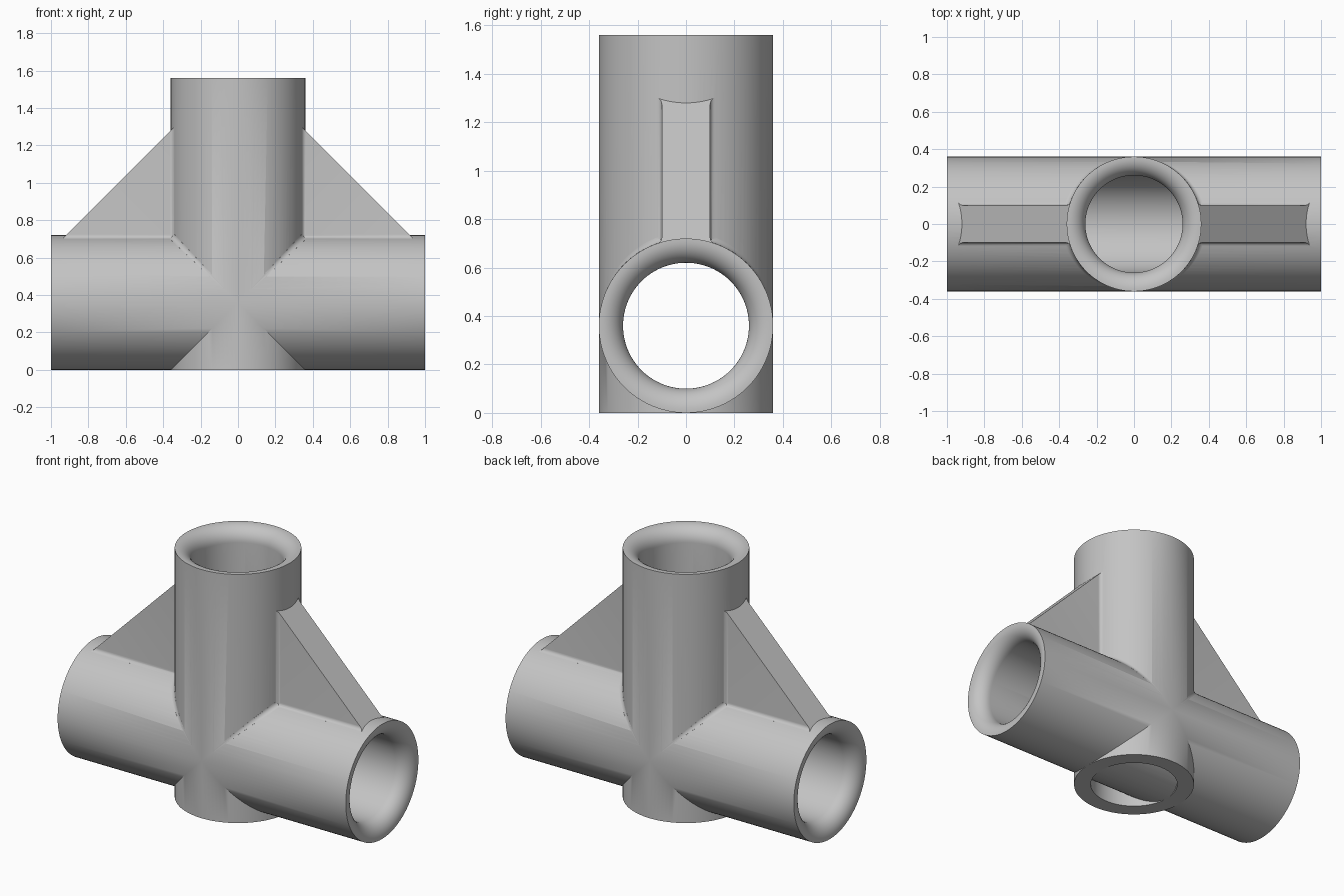
import bpy, bmesh, math
from mathutils import Matrix

cube = bpy.data.objects.get("Cube")
if cube:
    bpy.data.objects.remove(cube, do_unlink=True)

# Everything is built around the crossing of the two pipe axes, then lifted.
R, BORE, LIP = 0.36, 0.26, 0.09   # outer radius, bore radius, mouth rounding
TOP, END = 1.2, 1.0               # pipe ends, measured from the crossing
HALF, FILLET = 0.1, 0.025         # half thickness of a gusset, blend radius
SLOPE = 1.28                      # gusset edge lies on x + z = SLOPE
SEG = 96

metal = bpy.data.materials.new("grey_metal")
metal.use_nodes = True
grey = (0.55, 0.55, 0.55, 1)
metal.diffuse_color = grey
metal.node_tree.nodes["Principled BSDF"].inputs["Base Color"].default_value = grey


def make(name, verts, faces):
    bm = bmesh.new()
    vs = [bm.verts.new(v) for v in verts]
    for f in faces:
        bm.faces.new([vs[i] for i in f])
    bmesh.ops.recalc_face_normals(bm, faces=bm.faces)
    mesh = bpy.data.meshes.new(name)
    bm.to_mesh(mesh)
    bm.free()
    mesh.materials.append(metal)
    obj = bpy.data.objects.new(name, mesh)
    bpy.context.collection.objects.link(obj)
    return obj


def loft(name, rings):
    """Closed solid through rings that all have the same number of points."""
    n = len(rings[0])
    faces = [list(range(n)), list(range((len(rings) - 1) * n, len(rings) * n))]
    for a in range(len(rings) - 1):
        for i in range(n):
            j = (i + 1) % n
            faces.append([a * n + i, a * n + j, (a + 1) * n + j, (a + 1) * n + i])
    return make(name, [p for ring in rings for p in ring], faces)


def lathe(name, profile, along_x=False):
    """Turn (radius, height) points about z, or about x."""
    rings = []
    for r, h in profile:
        ring = []
        for k in range(SEG):
            a = math.tau * k / SEG
            c, s = r * math.cos(a), r * math.sin(a)
            ring.append((h, s, c) if along_x else (c, s, h))
        rings.append(ring)
    return loft(name, rings)


def mouth(end):
    """Rounded pipe mouth, from the bore out past the end."""
    pts = []
    for k in range(13):
        a = math.pi / 2 * k / 12
        pts.append((BORE + LIP * (1 - math.cos(a)), end - LIP + LIP * math.sin(a)))
    return pts + [(BORE + LIP, end + 0.05)]


def gusset(name, side):
    """Triangular web blended into both pipes, mitred on x = z."""
    cy = HALF + FILLET
    cz = math.sqrt((R + FILLET) ** 2 - cy ** 2)
    start = math.atan2(-cz, -cy) + math.tau
    half = [(cy * R / (R + FILLET), 0.31)]
    for k in range(9):
        a = start + (math.pi - start) * k / 8
        half.append((cy + FILLET * math.cos(a), cz + FILLET * math.sin(a)))
    n = len(half)
    verts, faces = [], []
    for m in (1, -1):
        for y, w in half:
            verts += [(side * (SLOPE - w), m * y, w), (side * w, m * y, w),
                      (side * w, m * y, SLOPE - w)]
    for base in (0, n):
        for i in range(base, base + n - 1):
            for c in (0, 1):
                faces.append([3 * i + c, 3 * i + c + 1, 3 * i + c + 4, 3 * i + c + 3])
        last = 3 * (base + n - 1)
        faces.append([last, last + 1, last + 2])
    for c in (0, 1):
        faces.append([c, c + 1, 3 * n + c + 1, 3 * n + c])
    # sloping edge: flared strips at both ends and the long middle
    for c in (0, 2):
        for i in range(n - 1):
            j = 3 * n
            faces.append([3 * i + c, 3 * i + 3 + c, j + 3 * i + 3 + c, j + 3 * i + c])
    p, q = 3 * (n - 1), 3 * (2 * n - 1)
    faces.append([p, p + 2, q + 2, q])
    return make(name, verts, faces)


def crossing_blend(name, side, m):
    """Concave blend in the upper corner where the pipes meet."""
    rings = []
    y0 = HALF * 0.9
    s0 = math.sqrt(R * R - y0 * y0)
    for k in range(25):
        y = y0 + (0.352 - y0) * math.sin(math.pi / 2 * k / 24)
        s = math.sqrt(R * R - y * y) + 0.0003
        f = FILLET * s / s0
        e = 0.8 * f
        ring = [(s - e, s - e), (s + f, s - e)]
        for i in range(7):
            a = -math.pi / 2 - math.pi / 2 * i / 6
            ring.append((s + f + f * math.cos(a), s + f + f * math.sin(a)))
        ring.append((s - e, s + f))
        rings.append([(side * x, m * y, w) for x, w in ring])
    return loft(name, rings)


def combine(target, other, operation):
    other.hide_render = True
    mod = target.modifiers.new(operation.lower(), "BOOLEAN")
    mod.operation, mod.solver, mod.object = operation, "EXACT", other
    bpy.ops.object.select_all(action="DESELECT")
    bpy.context.view_layer.objects.active = target
    target.select_set(True)
    bpy.ops.object.modifier_apply(modifier=mod.name)
    bpy.data.objects.remove(other, do_unlink=True)


# Upright pipe with the open foot below the cross pipe
body = lathe("braced_pipe_tee", [(R, -R), (R, TOP)])
combine(body, lathe("foot_cutter", [(BORE, -R - 0.1), (BORE, 0)]), "DIFFERENCE")

# Cross pipe
combine(body, lathe("cross_pipe", [(R, -END), (R, END)], True), "UNION")

# Blends and gussets on both sides
for side in (1, -1):
    for m in (1, -1):
        combine(body, crossing_blend("blend", side, m), "UNION")
    combine(body, gusset("gusset", side), "UNION")

# Bores with rounded mouths
right = mouth(END)
left = [(r, -h) for r, h in reversed(right)]
combine(body, lathe("cross_bore", left + right, True), "DIFFERENCE")
combine(body, lathe("upright_bore", [(BORE, 0)] + mouth(TOP)), "DIFFERENCE")

# Clean up, stand on the ground and smooth the round surfaces
bm = bmesh.new()
bm.from_mesh(body.data)
bmesh.ops.remove_doubles(bm, verts=bm.verts, dist=0.00002)
bm.to_mesh(body.data)
bm.free()
body.data.transform(Matrix.Translation((0, 0, R)))
bpy.ops.object.select_all(action="DESELECT")
body.select_set(True)
bpy.context.view_layer.objects.active = body
bpy.ops.object.shade_smooth_by_angle(angle=math.radians(30))
